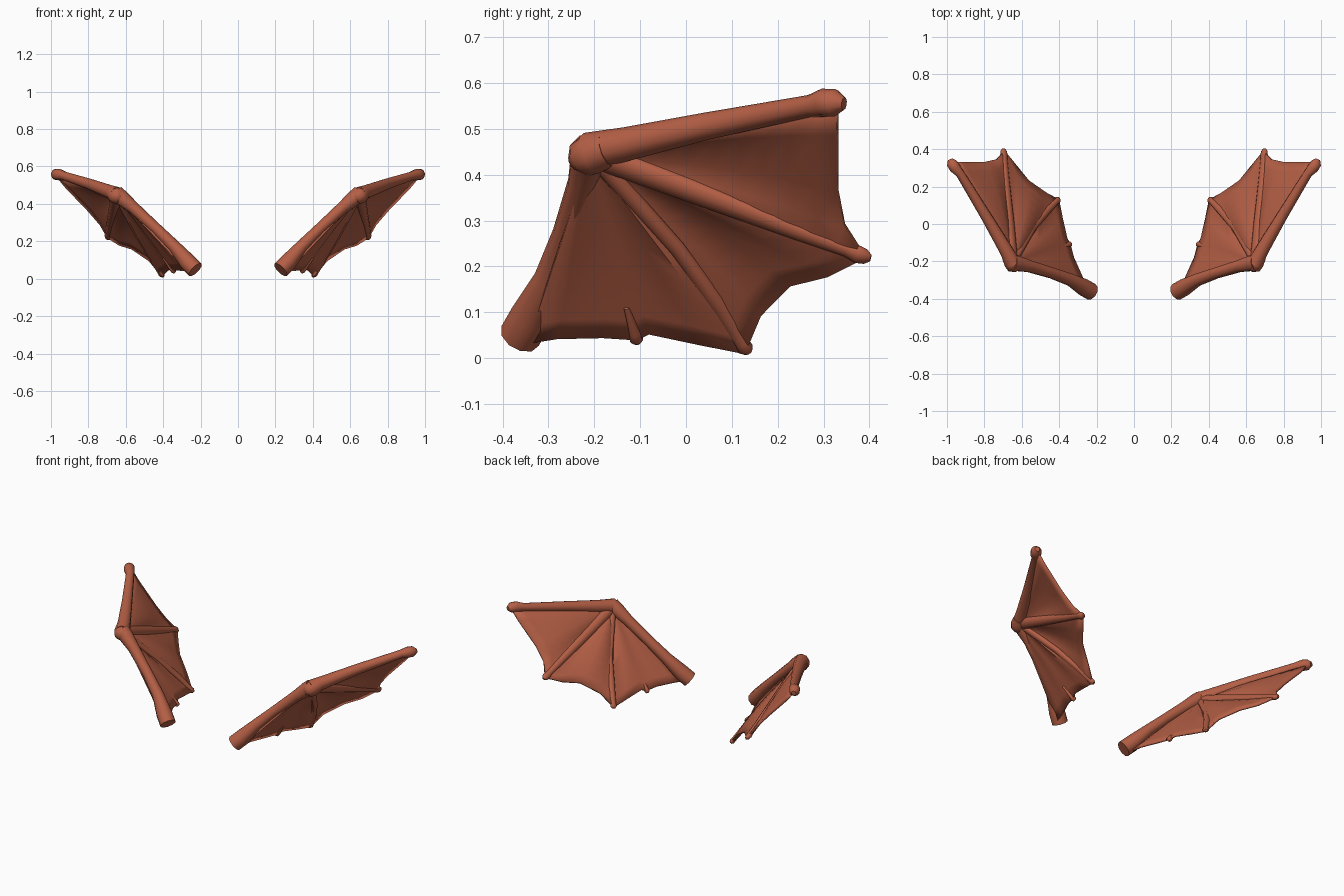
import bpy, bmesh, math
from mathutils import Vector

mat = bpy.data.materials.new("reddish brown hide")
mat.diffuse_color = (0.46, 0.115, 0.06, 1)

WRIST = Vector((0.65, -0.21, 0.445))
NORMAL = Vector((-0.72, 0.29, 0.63)).normalized()   # upper side of the wing


def finish(name, bm, thickness=0):
    bmesh.ops.recalc_face_normals(bm, faces=bm.faces)
    me = bpy.data.meshes.new(name)
    bm.to_mesh(me)
    bm.free()
    ob = bpy.data.objects.new(name, me)
    bpy.context.collection.objects.link(ob)
    me.materials.append(mat)
    if thickness:
        so = ob.modifiers.new("thickness", 'SOLIDIFY')
        so.thickness = thickness
        so.offset = 0
    mi = ob.modifiers.new("other side", 'MIRROR')
    mi.use_clip = False
    mi.use_mirror_merge = False
    bpy.ops.object.select_all(action='DESELECT')
    ob.select_set(True)
    bpy.context.view_layer.objects.active = ob
    bpy.ops.object.shade_smooth_by_angle(angle=math.radians(50))
    return ob


def bone(name, path, sides=10, flat=1.0):
    """Tapered tube through (point, radius) pairs, flattened along the wing normal."""
    bm = bmesh.new()
    pts = [Vector(p) for p, r in path]
    rings = []
    for i, (p, r) in enumerate(path):
        d = (pts[min(i + 1, len(pts) - 1)] - pts[max(i - 1, 0)]).normalized()
        u = NORMAL.cross(d).normalized()
        v = d.cross(u)
        rings.append([bm.verts.new(pts[i] + r * (math.cos(a) * u + flat * math.sin(a) * v))
                      for a in (2 * math.pi * k / sides for k in range(sides))])
    for a, b in zip(rings, rings[1:]):
        for k in range(sides):
            j = (k + 1) % sides
            bm.faces.new((a[k], a[j], b[j], b[k]))
    bm.faces.new(rings[0])
    bm.faces.new(rings[-1])
    return finish(name, bm)


# membrane: fan of spokes from the wrist; (edge point, billow)
spokes = [
    ((0.26, -0.345, 0.035), 0.0), ((0.28, -0.28, 0.045), 0.005),
    ((0.325, -0.18, 0.047), 0.008), ((0.345, -0.105, 0.042), 0.004),
    ((0.36, -0.08, 0.055), 0.006), ((0.385, 0.03, 0.032), 0.008),
    ((0.405, 0.13, 0.012), -0.008), ((0.47, 0.165, 0.095), 0.018),
    ((0.565, 0.23, 0.16), 0.022), ((0.63, 0.31, 0.18), 0.008),
    ((0.695, 0.39, 0.22), -0.008), ((0.735, 0.345, 0.29), 0.012),
    ((0.80, 0.33, 0.365), 0.024), ((0.92, 0.33, 0.49), 0.018),
    ((0.968, 0.33, 0.55), 0.0)]
bm = bmesh.new()
hub = bm.verts.new(WRIST)
N = 10
rows = []
for p, billow in spokes:
    p = Vector(p)
    rows.append([bm.verts.new(WRIST.lerp(p, i / N) +
                 NORMAL * billow * math.sin(math.pi * (i / N) ** 1.2)) for i in range(1, N + 1)])
for a, b in zip(rows, rows[1:]):
    bm.faces.new((hub, a[0], b[0]))
    for i in range(N - 1):
        bm.faces.new((a[i], a[i + 1], b[i + 1], b[i]))
finish("wing_membrane", bm, 0.012)

# arm from shoulder to wrist, flat cut at the shoulder
bone("wing_arm", [((0.228, -0.362, 0.048), 0.046), ((0.27, -0.338, 0.09), 0.046),
                  ((0.34, -0.298, 0.172), 0.034), ((0.44, -0.262, 0.27), 0.030),
                  ((0.56, -0.226, 0.38), 0.033), ((0.62, -0.212, 0.43), 0.042),
                  ((0.652, -0.206, 0.455), 0.044)])

# wrist knuckle
bone("wrist_knuckle", [((0.63, -0.245, 0.425), 0.018), ((0.64, -0.23, 0.435), 0.040),
                       ((0.652, -0.205, 0.446), 0.046), ((0.67, -0.17, 0.457), 0.040)])

# leading finger with blunt tip
bone("leading_finger", [((0.645, -0.215, 0.45), 0.042), ((0.69, -0.13, 0.467), 0.037),
                        ((0.79, 0.04, 0.505), 0.030), ((0.93, 0.27, 0.55), 0.024),
                        ((0.957, 0.30, 0.557), 0.031), ((0.974, 0.325, 0.557), 0.030),
                        ((0.983, 0.345, 0.555), 0.014)])

# middle, rear and short fingers
bone("middle_finger", [((0.65, -0.20, 0.445), 0.034), ((0.665, 0.0, 0.37), 0.030),
                       ((0.685, 0.24, 0.278), 0.022), ((0.693, 0.35, 0.237), 0.018),
                       ((0.695, 0.375, 0.226), 0.022), ((0.697, 0.392, 0.221), 0.018),
                       ((0.698, 0.403, 0.218), 0.008)], flat=0.75)
bone("rear_finger", [((0.645, -0.20, 0.44), 0.022), ((0.54, -0.02, 0.24), 0.019),
                     ((0.46, 0.075, 0.11), 0.021), ((0.415, 0.122, 0.032), 0.017),
                     ((0.407, 0.13, 0.020), 0.019), ((0.402, 0.136, 0.012), 0.010)], flat=0.8)
bone("short_finger", [((0.40, -0.13, 0.11), 0.006), ((0.355, -0.11, 0.055), 0.014),
                      ((0.342, -0.108, 0.040), 0.015), ((0.336, -0.106, 0.034), 0.008)])
